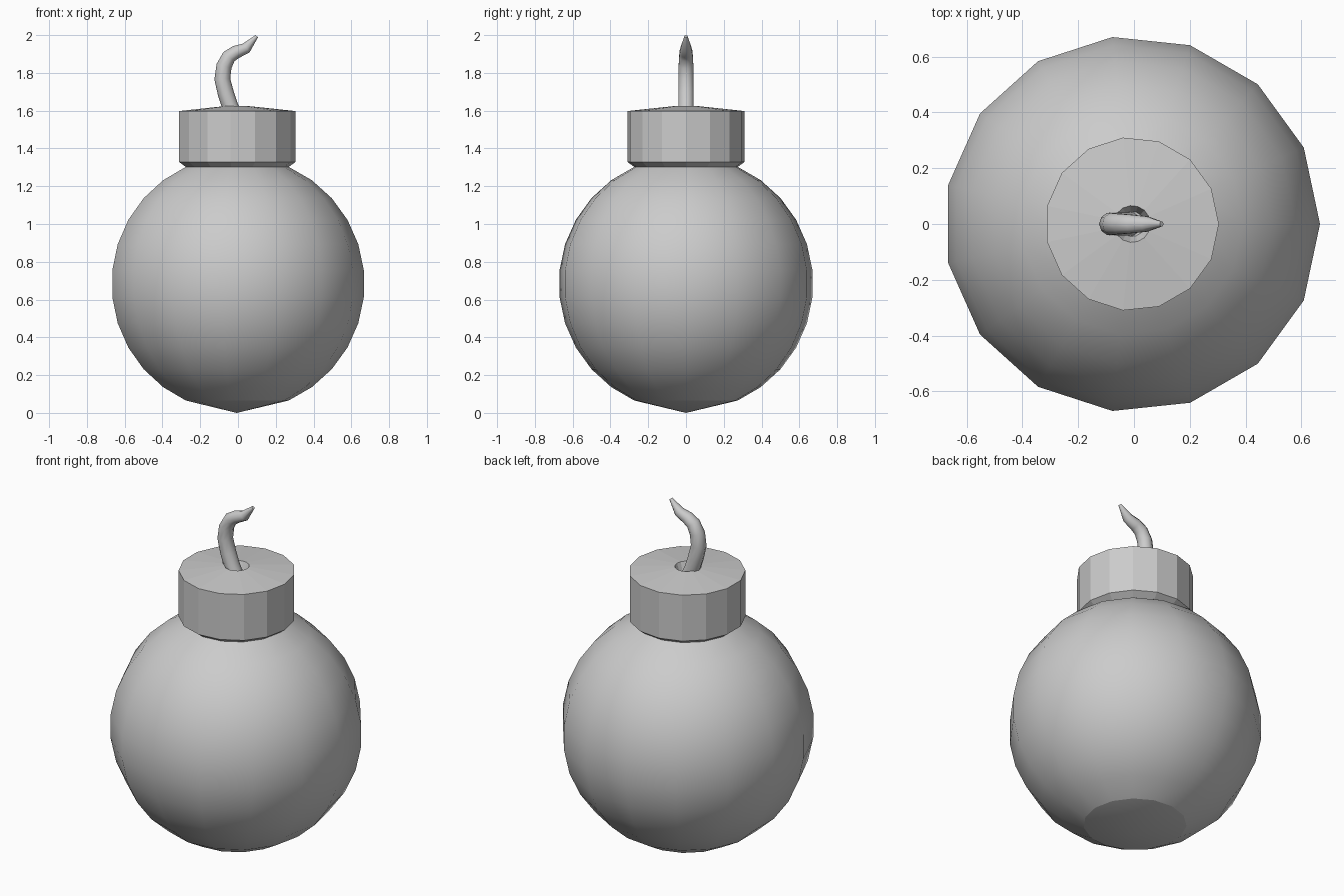
import bpy, bmesh
from math import sin, cos, pi, radians
from mathutils import Vector

if "Cube" in bpy.data.objects:
    bpy.data.objects.remove(bpy.data.objects["Cube"])

SIDES = 15
AXIS_X = -0.007


def finish(name, bm):
    bmesh.ops.recalc_face_normals(bm, faces=bm.faces[:])
    mesh = bpy.data.meshes.new(name)
    bm.to_mesh(mesh)
    bm.free()
    obj = bpy.data.objects.new(name, mesh)
    bpy.context.collection.objects.link(obj)
    return obj


def bridge(bm, rings):
    faces = []
    for a, b in zip(rings, rings[1:]):
        n = len(a)
        for i in range(n):
            j = (i + 1) % n
            faces.append(bm.faces.new((a[i], a[j], b[j], b[i])))
    return faces


def lathe_rings(bm, profile):
    return [[bm.verts.new((AXIS_X + r * cos(2 * pi * i / SIDES),
                           r * sin(2 * pi * i / SIDES), z))
             for i in range(SIDES)] for r, z in profile]


# Round body: 12 degree rings, open under the cap, shallow faceted cone at the bottom
R, CZ = 0.677, 0.684
bm = bmesh.new()
profile = [(R * cos(radians(a)), CZ + R * sin(radians(a))) for a in range(-66, 67, 12)]
rings = lathe_rings(bm, profile)
for f in bridge(bm, rings):
    f.smooth = True
pole = bm.verts.new((AXIS_X, 0, 0.0))
for i in range(SIDES):
    bm.faces.new((pole, rings[0][(i + 1) % SIDES], rings[0][i])).smooth = True
    bm.edges.get((rings[0][i], rings[0][(i + 1) % SIDES])).smooth = False
finish("body", bm)

# Cap: flared underside, straight wall, slightly conical top with a fuse hole
bm = bmesh.new()
rings = lathe_rings(bm, [(0.275, 1.302), (0.311, 1.328), (0.311, 1.598),
                         (0.066, 1.624), (0.045, 1.57)])
bridge(bm, rings)
bm.faces.new(rings[-1])
finish("cap", bm)

# Fuse: tapered tube bending in the xz plane
path = [(-0.012, 1.56, 0.043), (-0.042, 1.624, 0.043), (-0.064, 1.69, 0.043),
        (-0.083, 1.767, 0.042), (-0.074, 1.836, 0.041), (-0.048, 1.886, 0.038),
        (-0.011, 1.91, 0.035), (0.044, 1.932, 0.029), (0.099, 1.994, 0.009)]
pts = [Vector((x, 0, z)) for x, z, r in path]
bm = bmesh.new()
rings = []
for k, p in enumerate(pts):
    t = (pts[min(k + 1, len(pts) - 1)] - pts[max(k - 1, 0)]).normalized()
    side = Vector((t.z, 0, -t.x))
    r = path[k][2]
    rings.append([bm.verts.new(p + r * (side * cos(i * pi / 5) + Vector((0, sin(i * pi / 5), 0))))
                  for i in range(10)])
for f in bridge(bm, rings):
    f.smooth = True
bm.faces.new(rings[0])
bm.faces.new(rings[-1])
for ring in (rings[0], rings[-1]):
    for i in range(10):
        bm.edges.get((ring[i], ring[(i + 1) % 10])).smooth = False
finish("fuse", bm)
